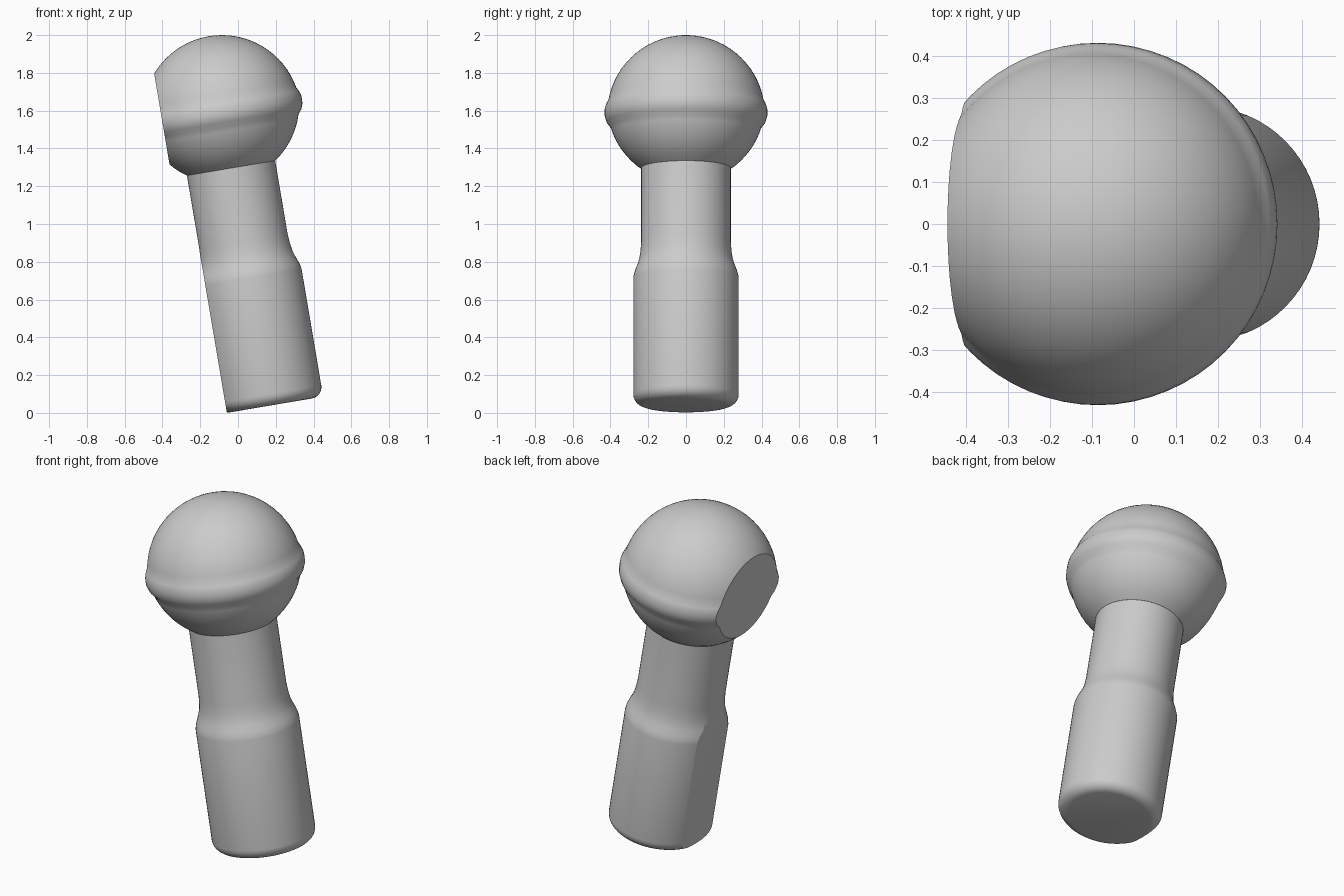
import bpy, bmesh
from math import sin, cos, pi, radians, sqrt
from mathutils import Matrix

if "Cube" in bpy.data.objects:
    bpy.data.objects.remove(bpy.data.objects["Cube"])

SEG = 64
TILT = Matrix.Rotation(radians(-9.6), 4, 'Y')
PLACE = TILT @ Matrix.Translation((0.18, 0, 0))


def lathe(name, profile, flat):
    """Spin a closed (radius, height) profile, slice a flat on its -x side, then tilt it."""
    bm = bmesh.new()
    rings = []
    for r, z in profile:
        if r < 1e-5:
            rings.append([bm.verts.new((0, 0, z))] * SEG)
        else:
            rings.append([bm.verts.new((r * cos(2 * pi * i / SEG), r * sin(2 * pi * i / SEG), z))
                          for i in range(SEG)])
    for a, b in zip(rings, rings[1:]):
        for i in range(SEG):
            j = (i + 1) % SEG
            quad = list(dict.fromkeys((a[i], a[j], b[j], b[i])))
            bm.faces.new(quad)
    geom = bm.verts[:] + bm.edges[:] + bm.faces[:]
    cut = bmesh.ops.bisect_plane(bm, geom=geom, plane_co=(-flat, 0, 0),
                                 plane_no=(-1, 0, 0), clear_outer=True)
    edges = [e for e in cut['geom_cut'] if isinstance(e, bmesh.types.BMEdge)]
    bmesh.ops.edgeloop_fill(bm, edges=edges)
    bmesh.ops.recalc_face_normals(bm, faces=bm.faces[:])
    bm.transform(PLACE)
    mesh = bpy.data.meshes.new(name)
    bm.to_mesh(mesh)
    bm.free()
    ob = bpy.data.objects.new(name, mesh)
    bpy.context.collection.objects.link(ob)
    bpy.ops.object.select_all(action='DESELECT')
    ob.select_set(True)
    bpy.context.view_layer.objects.active = ob
    bpy.ops.object.shade_smooth_by_angle(angle=radians(30))


# stem: rounded foot, thick grip, eased shoulder, narrow neck
foot = [(0.219 + 0.06 * sin(a), 0.07 - 0.06 * cos(a)) for a in (pi / 2 * k / 6 for k in range(7))]
shoulder = [(0.279, 0.695), (0.276, 0.715), (0.268, 0.74), (0.256, 0.77), (0.247, 0.80),
            (0.241, 0.84), (0.237, 0.89)]
lathe("stem", [(0, 0.01)] + foot + shoulder + [(0.237, 1.34), (0, 1.34)], 0.238)

# ball: lower bowl, narrow raised belt, round dome, flat face on one side
R, C = 0.418, 1.574
bowl = [(sqrt(R * R - (1.628 - z) ** 2), z) for z in (1.284 + 0.0245 * k for k in range(10))]
belt = [(0.419, 1.53), (0.43, 1.56), (0.431, 1.58), (0.43, 1.605), (0.421, 1.63)]
dome = [(R * cos(a), C + R * sin(a)) for a in (radians(10 + 5 * k) for k in range(16))]
lathe("ball", [(0, 1.284)] + bowl + belt + dome + [(0, C + R)], 0.318)
